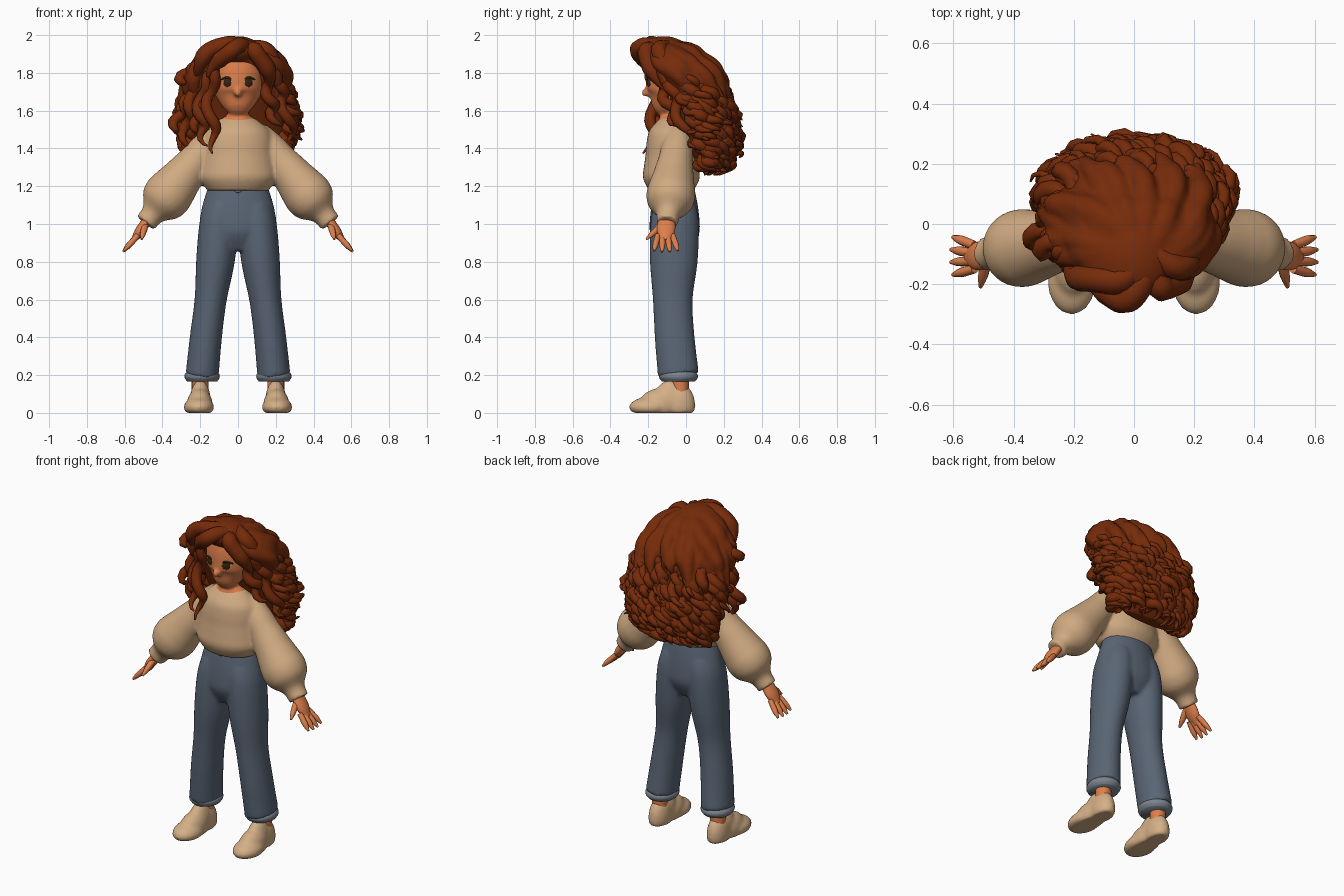
import bpy, bmesh, math, random
from mathutils import Vector, Matrix

random.seed(7)
if "Cube" in bpy.data.objects:
    bpy.data.objects.remove(bpy.data.objects["Cube"])


def material(name, *rgb):
    mat = bpy.data.materials.new(name)
    mat.use_nodes = True
    mat.diffuse_color = (*rgb, 1)
    shader = next(node for node in mat.node_tree.nodes if node.type == 'BSDF_PRINCIPLED')
    shader.inputs["Base Color"].default_value = (*rgb, 1)
    shader.inputs["Roughness"].default_value = .8
    return mat


HAIR = material("auburn hair", .18, .024, .003)
SKIN = material("warm skin", .73, .21, .07)
KNIT = material("beige knit", .63, .4, .22)
DENIM = material("blue denim", .1, .13, .175)
CUFF = material("pale denim", .2, .23, .27)
SHOE = material("tan canvas", .66, .43, .24)
DARK = material("dark brown", .04, .018, .007)
WHITE = material("eye white", .7, .55, .45)
GOLD = material("gold", .5, .25, .06)


def spline(rows, steps):
    """Smooth path through rows of any width."""
    path, last = [], len(rows) - 1
    for i in range(last):
        a, b, c, d = [Vector(rows[min(max(i + k, 0), last)]) for k in (-1, 0, 1, 2)]
        for step in range(steps):
            t = step / steps
            path.append(b + ((c - a) * t + (2 * a - 5 * b + 4 * c - d) * t * t
                             + (3 * b - a - 3 * c + d) * t ** 3) / 2)
    return path + [Vector(rows[-1])]


def skin_rings(bm, rows, flat=1, sides=20):
    """Skin rings (x, y, z, radius); flat scales the second axis of each ring."""
    centres = [Vector(row[:3]) for row in rows]
    across, rings = None, []
    for i, row in enumerate(rows):
        along = (centres[min(i + 1, len(rows) - 1)] - centres[max(i - 1, 0)]).normalized()
        if across is None:
            across = Vector((0, 1, 0)) if abs(along.x) > .9 else Vector((1, 0, 0))
        across = (across - along * across.dot(along)).normalized()
        other = along.cross(across) * flat
        angles = [math.tau * k / sides for k in range(sides)]
        rings.append([bm.verts.new(centres[i] + row[3] * (across * math.cos(a) + other * math.sin(a)))
                      for a in angles])
    bridge(bm, rings, sides)


def bridge(bm, rings, sides):
    for low, high in zip(rings, rings[1:]):
        for k in range(sides):
            bm.faces.new((low[k - 1], low[k], high[k], high[k - 1]))
    bm.faces.new(rings[0])
    bm.faces.new(rings[-1])


def tube(bm, *rows, flat=1, sides=20):
    skin_rings(bm, spline(rows, 4), flat, sides)


def limb(bm, start, end, radii, flat=1, sides=20):
    """Straight limb whose radii are evenly spaced from start to end."""
    last = len(radii) - 1
    tube(bm, *[(*Vector(start).lerp(Vector(end), i / last), r) for i, r in enumerate(radii)],
         flat=flat, sides=sides)


def ball(bm, centre, scale, turn=0):
    place = Matrix.Translation(centre) @ Matrix.Rotation(turn, 4, 'Z') @ Matrix.Diagonal((*scale, 1))
    bmesh.ops.create_uvsphere(bm, u_segments=20, v_segments=12, radius=1, matrix=place)


def make(name, bm, mat, blend=False, mirror=False):
    """Turn the mesh into an object, optionally mirrored or fused into one soft skin."""
    bmesh.ops.recalc_face_normals(bm, faces=bm.faces)
    for face in bm.faces:
        face.smooth = True
    for edge in bm.edges:
        edge.smooth = edge.calc_face_angle(0) < 1
    mesh = bpy.data.meshes.new(name)
    bm.to_mesh(mesh)
    bm.free()
    mesh.materials.append(mat)
    obj = bpy.data.objects.new(name, mesh)
    bpy.context.collection.objects.link(obj)
    if mirror:
        obj.modifiers.new("mirror", 'MIRROR').use_mirror_merge = False
    if blend:
        fuse = obj.modifiers.new("fuse", 'REMESH')
        fuse.mode, fuse.voxel_size, fuse.use_smooth_shade = 'VOXEL', .01, True
        obj.modifiers.new("soften", 'SMOOTH').iterations = 7


# Sweater: body and balloon sleeves with narrow cuffs
bm = bmesh.new()
limb(bm, (0, -.08, 1.175), (0, -.07, 1.56), [.16, .205, .2, .19, .185, .165, .09], flat=.73, sides=32)
for side in (1, -1):
    limb(bm, (side * .1, -.035, 1.49), (side * .49, -.1, 1.005),
         [.06, .075, .085, .09, .1, .11, .122, .13, .115, .065, .058], sides=28)
make("sweater", bm, KNIT, blend=True)

# Trousers: hips and wide legs
bm = bmesh.new()
limb(bm, (0, -.06, 1.22), (0, -.06, .86), [.15, .18, .2, .2, .13], flat=.65, sides=32)
for side in (1, -1):
    tube(bm, (side * .08, -.06, 1.1, .09), (side * .1, -.06, 1, .104), (side * .12, -.065, .8, .102),
         (side * .145, -.07, .6, .085), (side * .17, -.06, .4, .085), (side * .19, -.04, .2, .088),
         flat=1.24, sides=28)
make("trousers", bm, DENIM, blend=True)

bm = bmesh.new()
limb(bm, (.19, -.04, .167), (.19, -.04, .22), [.08, .092, .092, .08], flat=1.1, sides=28)
make("trouser_cuffs", bm, CUFF, mirror=True)
bm = bmesh.new()
ball(bm, (0, -.17, 1.18), (.02, .008, .015))
make("waist_button", bm, CUFF)

bm = bmesh.new()
limb(bm, (.2, -.03, .08), (.2, -.03, .2), [.045, .045])
make("ankles", bm, SKIN, mirror=True)

# Shoes: heel, instep and toe, flat underneath
bm = bmesh.new()
ball(bm, (.2, -.04, .04), (.06, .09, .12))
ball(bm, (.2, -.085, .05), (.058, .09, .125))
ball(bm, (.203, -.14, .04), (.07, .11, .09))
ball(bm, (.207, -.19, .03), (.081, .112, .055))
for vert in bm.verts:
    vert.co.z = max(vert.co.z, 0)
make("shoes", bm, SHOE, blend=True, mirror=True)

# Hands: flat palm, spread fingers and a thumb
bm = bmesh.new()
limb(bm, (.46, -.1, 1.05), (.555, -.11, .91), [.024, .026, .026, .013], flat=1.8)
for k in (-1.5, -.5, .5, 1.5):
    limb(bm, (.53, k * .026 - .11, .94), (.612 - abs(k) * .006, k * .042 - .106, .85 + abs(k) * .006),
         [.015, .016, .015, .006], sides=10)
limb(bm, (.49, -.12, 1), (.51, -.21, .92), [.018, .018, .015, .006], sides=10)
make("hands", bm, SKIN, mirror=True)

# Head with pointed chin, neck, nose and ears
bm = bmesh.new()
tube(bm, (0, -.15, 1.585, .025), (0, -.135, 1.605, .06), (0, -.1, 1.67, .112), (0, -.09, 1.74, .13),
     (0, -.08, 1.85, .125), (0, -.06, 1.94, .07), flat=.94, sides=32)
tube(bm, (0, -.07, 1.5, .1), (0, -.07, 1.56, .088), (0, -.07, 1.58, .055), (0, -.07, 1.66, .055),
     flat=.85)
ball(bm, (0, -.21, 1.695), (.022, .028, .022))
for side in (1, -1):
    ball(bm, (side * .13, -.07, 1.71), (.014, .025, .035))
make("head", bm, SKIN, blend=True)

# Eyes, lashes and earrings
bm = bmesh.new()
ball(bm, (.057, -.19, 1.75), (.03, .01, .024), turn=.5)
make("eye_whites", bm, WHITE, mirror=True)
bm = bmesh.new()
ball(bm, (.056, -.195, 1.75), (.024, .009, .025), turn=.45)
tube(bm, (.025, -.2, 1.76, .004), (.055, -.2, 1.776, .006), (.09, -.177, 1.765, .004), sides=8)
make("irises_and_lashes", bm, DARK, mirror=True)
bm = bmesh.new()
ball(bm, (.133, -.085, 1.67), (.01, .01, .013))
make("earrings", bm, GOLD, mirror=True)

HAIR_LOW, HAIR_TOP = 1.27, 1.975


def on_hair(angle, z, out=0):
    """Point on the hair mass; angle zero is the front, a quarter turn is the left."""
    rise = (z - HAIR_LOW) / (HAIR_TOP - HAIR_LOW)
    wide = .275 * math.sqrt(1 - ((z - 1.57) / .41) ** 2)
    deep = min(wide, .155 * math.sqrt(1 - ((z - 1.7) / .44) ** 2))
    return Vector(((wide + out) * math.sin(angle),
                   .13 - .26 * rise ** 2 - (deep + out) * math.cos(angle), z))


def curl(bm, points, radius, swing, turns):
    """Tapered lock that winds around its path."""
    path = spline(points, 28 // len(points))
    phase, rows = random.uniform(0, math.tau), []
    for i, point in enumerate(path):
        t = i / (len(path) - 1)
        a = phase + math.tau * turns * t
        wind = Vector((math.cos(a), math.sin(a), math.sin(a) / 3)) * swing * min(1, .3 + t)
        rows.append((*(point + wind), radius * min(1, .5 + 2 * t, .15 + 3 * (1 - t))))
    skin_rings(bm, rows, sides=8)


# Hair mass with softly fused locks falling from the crown
bm = bmesh.new()
levels, sides = 16, 36
bridge(bm, [[bm.verts.new(on_hair(math.tau * k / sides, HAIR_LOW + (HAIR_TOP - HAIR_LOW)
                                  * math.sin(math.pi / 2 * i / levels))) for k in range(sides)]
            for i in range(levels + 1)], sides)
ball(bm, (0, -.12, 1.92), (.12, .13, .075))
for k in range(20):
    angle = math.radians(60 + 240 * k / 19)
    curl(bm, [on_hair(angle, 1.95, -.03), on_hair(angle, 1.89), on_hair(angle, 1.79, .015),
              on_hair(angle, random.uniform(1.56, 1.7), .02)], .042, .022, 1.5)
make("hair_mass", bm, HAIR, blend=True)

# Ringlets covering the sides and back
bm = bmesh.new()
count = 130
for k in range(count):
    angle = math.radians(68 + 224 * (k * .618 % 1))
    top = 1.43 + .4 * k / count
    low = max(HAIR_LOW, top - random.uniform(.15, .32))
    drift = random.uniform(-.15, .15)
    curl(bm, [on_hair(angle, top), on_hair(angle + drift, (top + low) / 2, .005),
              on_hair(angle - drift, low, random.uniform(0, .05))],
         random.uniform(.02, .032), .033, random.uniform(1.5, 2.6))
make("ringlets", bm, HAIR)

# Swept fringe, parted above the left eye
bm = bmesh.new()
for points in (
    [(.07, -.13, 1.94), (0, -.235, 1.94), (-.09, -.235, 1.88), (-.15, -.18, 1.78)],
    [(.05, -.1, 1.95), (-.06, -.19, 1.95), (-.16, -.18, 1.9), (-.24, -.12, 1.78)],
    [(.05, -.14, 1.94), (.09, -.22, 1.91), (.15, -.18, 1.84), (.16, -.12, 1.7)],
    [(.06, -.08, 1.95), (.14, -.14, 1.92), (.2, -.12, 1.82), (.22, -.07, 1.7)],
):
    curl(bm, points, .045, .012, 1.5)
make("fringe", bm, HAIR)

# Ringlets framing the face and resting on the shoulders
bm = bmesh.new()
for points in (
    [(-.1, -.2, 1.86), (-.15, -.16, 1.65), (-.12, -.21, 1.38)],
    [(-.16, -.15, 1.8), (-.2, -.13, 1.6), (-.17, -.18, 1.42)],
    [(-.2, -.1, 1.78), (-.26, -.08, 1.6), (-.28, -.04, 1.4)],
    [(-.18, -.1, 1.7), (-.18, -.13, 1.6), (-.24, -.1, 1.48)],
    [(-.24, -.04, 1.72), (-.29, -.04, 1.6), (-.35, -.05, 1.48)],
    [(-.2, -.1, 1.85), (-.26, -.08, 1.8), (-.32, -.08, 1.74)],
    [(.15, -.15, 1.78), (.17, -.1, 1.65), (.21, -.05, 1.52)],
    [(.2, -.1, 1.8), (.24, -.06, 1.66), (.29, .02, 1.42)],
):
    curl(bm, points, .03, .024, 2.4)
make("framing_ringlets", bm, HAIR)
